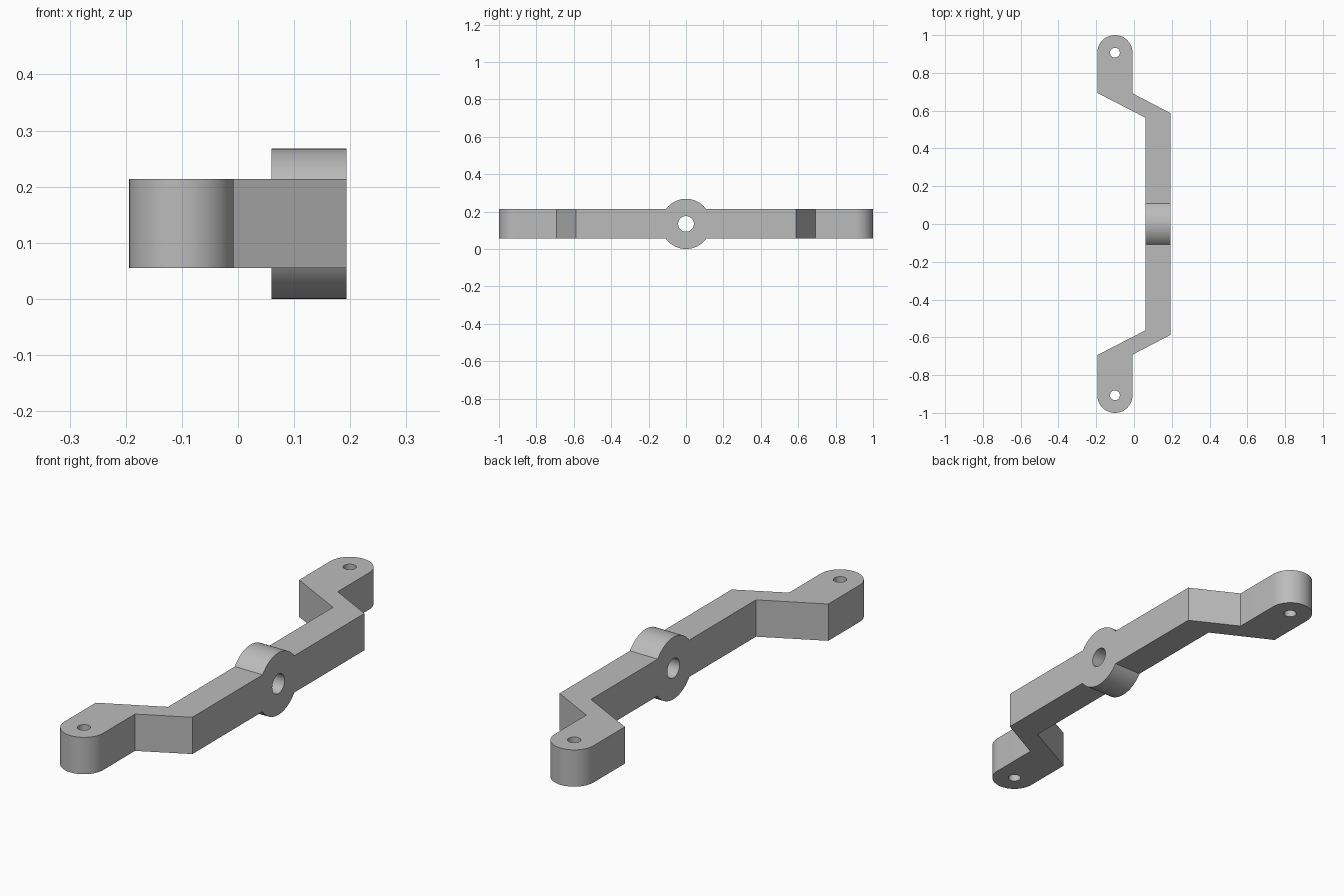
import bpy, bmesh, math
from mathutils import Matrix, Vector

cube = bpy.data.objects.get("Cube")
if cube:
    bpy.data.objects.remove(cube, do_unlink=True)

# Sizes
Z0, Z1 = 0.055, 0.214            # bar underside and top
X_IN, X_OUT = 0.06, 0.193        # bar faces
HUB_R, HUB_HOLE = 0.134, 0.042
EAR_X, EAR_Y, EAR_R, EAR_HOLE = -0.101, 0.907, 0.093, 0.026

grey = bpy.data.materials.new("light grey")
grey.use_nodes = True
colour = (0.5, 0.5, 0.5, 1)
grey.diffuse_color = colour
grey.node_tree.nodes["Principled BSDF"].inputs["Base Color"].default_value = colour


def add_object(name, bm):
    bmesh.ops.recalc_face_normals(bm, faces=bm.faces[:])
    mesh = bpy.data.meshes.new(name)
    bm.to_mesh(mesh)
    bm.free()
    mesh.materials.append(grey)
    ob = bpy.data.objects.new(name, mesh)
    bpy.context.collection.objects.link(ob)
    return ob


def cylinder(name, radius, depth, centre, along_x=False):
    bm = bmesh.new()
    turn = Matrix.Rotation(math.pi / 2, 4, "Y") if along_x else Matrix()
    bmesh.ops.create_cone(bm, cap_ends=True, segments=64, radius1=radius, radius2=radius,
                          depth=depth, matrix=Matrix.Translation(centre) @ turn)
    return add_object(name, bm)


def combine(target, tool, operation):
    mod = target.modifiers.new(operation.title(), "BOOLEAN")
    mod.operation, mod.solver, mod.object = operation, "EXACT", tool
    bpy.context.view_layer.objects.active = target
    bpy.ops.object.modifier_apply(modifier=mod.name)
    bpy.data.objects.remove(tool, do_unlink=True)


# Cranked bar: half outline with a rounded ear, mirrored to the front
half = [(X_OUT, 0.587), (EAR_X + EAR_R, 0.692)]
for i in range(33):
    a = math.pi * i / 32
    half.append((EAR_X + EAR_R * math.cos(a), EAR_Y + EAR_R * math.sin(a)))
half += [(EAR_X - EAR_R, 0.694), (X_IN, 0.563)]
outline = half + [(x, -y) for x, y in reversed(half)]

bm = bmesh.new()
face = bm.faces.new([bm.verts.new((x, y, Z0)) for x, y in outline])
top = bmesh.ops.extrude_face_region(bm, geom=[face])["geom"]
bmesh.ops.translate(bm, vec=Vector((0, 0, Z1 - Z0)),
                    verts=[v for v in top if isinstance(v, bmesh.types.BMVert)])
bracket = add_object("cranked_bracket", bm)

# Central hub and its bore
hub_centre = ((X_IN + X_OUT) / 2, 0, HUB_R)
combine(bracket, cylinder("hub", HUB_R, X_OUT - X_IN, hub_centre, True), "UNION")
combine(bracket, cylinder("hub_bore", HUB_HOLE, 0.4, hub_centre, True), "DIFFERENCE")

# Screw holes through both ears
for side in (-1, 1):
    hole = cylinder("ear_hole", EAR_HOLE, 0.5, (EAR_X, side * EAR_Y, HUB_R))
    combine(bracket, hole, "DIFFERENCE")

# Smooth the curves, keep the corners crisp
bpy.ops.object.select_all(action="DESELECT")
bracket.select_set(True)
bpy.context.view_layer.objects.active = bracket
bpy.ops.object.shade_smooth_by_angle(angle=math.radians(20))
